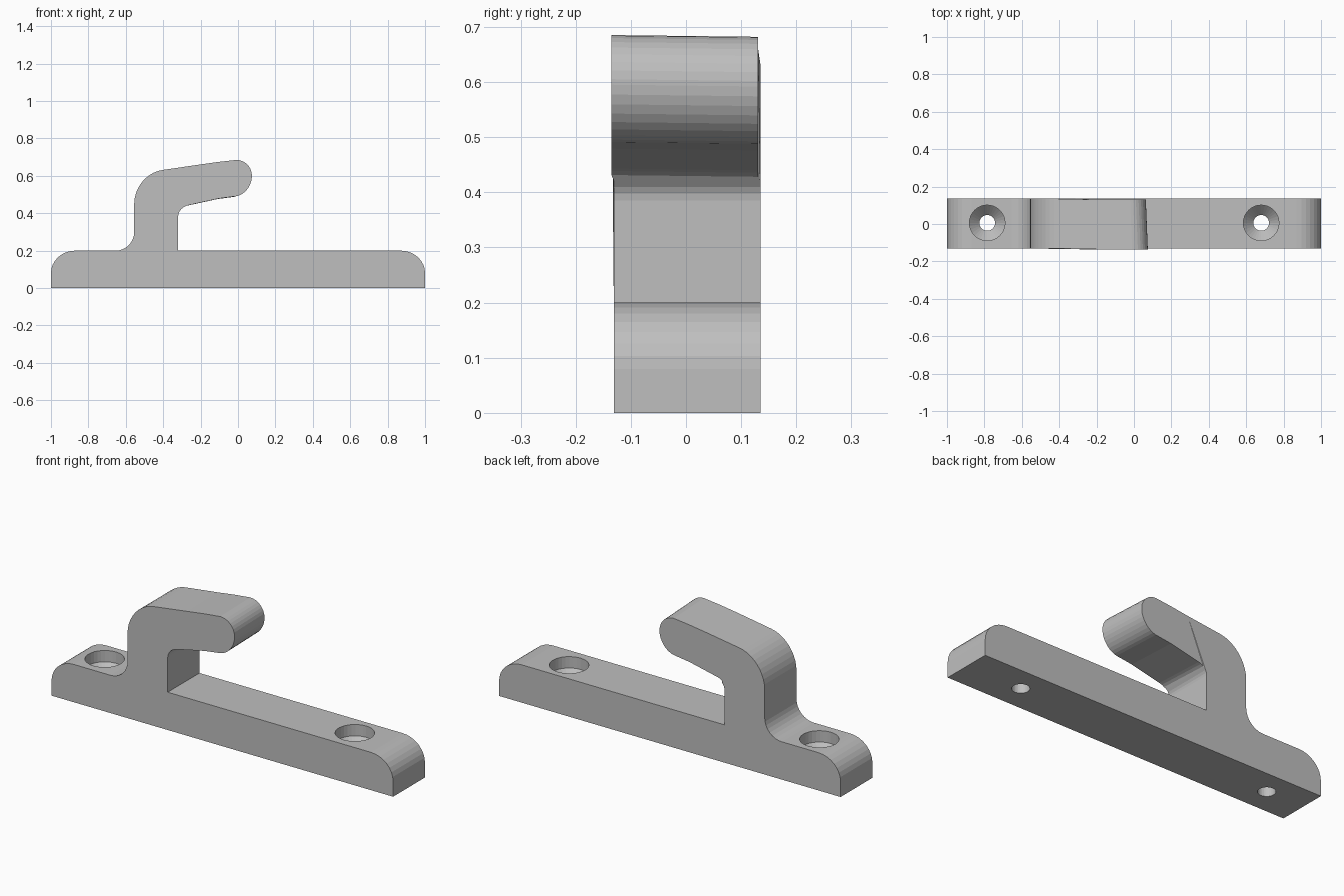
import bpy, bmesh, math
from mathutils import Vector

if "Cube" in bpy.data.objects:
    bpy.data.objects.remove(bpy.data.objects["Cube"])

Y0, Y1 = -0.131, 0.135
grey = bpy.data.materials.new("plain grey")
grey.diffuse_color = (0.52, 0.52, 0.52, 1)
grey.use_nodes = True
grey.node_tree.nodes["Principled BSDF"].inputs["Base Color"].default_value = grey.diffuse_color


def corner(a, c, b, n=8):
    """Rounded corner from a to b, tangent to the lines through c."""
    a, b, c = Vector(a), Vector(b), Vector(c)
    pts = []
    for i in range(n + 1):
        t = math.pi / 2 * i / n
        pts.append(tuple(c + (a - c) * (1 - math.sin(t)) + (b - c) * (1 - math.cos(t))))
    return pts


def make_object(name, bm):
    bmesh.ops.recalc_face_normals(bm, faces=bm.faces)
    me = bpy.data.meshes.new(name)
    bm.to_mesh(me)
    bm.free()
    me.materials.append(grey)
    ob = bpy.data.objects.new(name, me)
    bpy.context.collection.objects.link(ob)
    return ob


# side outline of base plate, post and hooked arm
outline = [(-1, 0), (1, 0)]
outline += corner((1, 0.08), (1, 0.2), (0.87, 0.2))
outline += [(-0.32, 0.2)]
outline += corner((-0.32, 0.385), (-0.32, 0.432), (-0.265, 0.443), 6)
outline += [(-0.10, 0.479)]
outline += corner((-0.01, 0.491), (0.072, 0.505), (0.074, 0.595))
outline += corner((0.074, 0.605), (0.07, 0.687), (-0.01, 0.685))
outline += [(-0.10, 0.675), (-0.20, 0.661)]
outline += corner((-0.405, 0.631), (-0.555, 0.61), (-0.555, 0.45), 10)
outline += corner((-0.555, 0.30), (-0.555, 0.2), (-0.655, 0.2))
outline += corner((-0.87, 0.2), (-1, 0.2), (-1, 0.08))

bm = bmesh.new()
face = bm.faces.new([bm.verts.new((x, Y0, z)) for x, z in outline])
ext = bmesh.ops.extrude_face_region(bm, geom=[face])
for v in ext["geom"]:
    if isinstance(v, bmesh.types.BMVert):
        v.co.y = Y1
# the arm leans very slightly to the front
for v in bm.verts:
    if v.co.z > 0.4 and v.co.x > -0.3:
        v.co.y -= 0.004
        v.co.x -= 0.04 * (v.co.y - Y0)
        v.co.z -= 0.012 * (v.co.y - Y0)
hook = make_object("coat_hook", bm)

# countersunk screw holes: straight rim, cone, through bore
rings = [(0.042, -0.05), (0.042, 0.085), (0.095, 0.14), (0.095, 0.25)]
N = 32
for x in (-0.785, 0.68):
    bm = bmesh.new()
    loops = [[bm.verts.new((x + r * math.cos(2 * math.pi * i / N),
                            0.006 + r * math.sin(2 * math.pi * i / N), z))
              for i in range(N)] for r, z in rings]
    for lo, hi in zip(loops, loops[1:]):
        for i in range(N):
            j = (i + 1) % N
            bm.faces.new((lo[i], lo[j], hi[j], hi[i]))
    bm.faces.new(loops[0][::-1])
    bm.faces.new(loops[-1])
    cutter = make_object("screw_hole_cutter", bm)
    cutter.hide_render = True
    mod = hook.modifiers.new("screw hole", 'BOOLEAN')
    mod.operation = 'DIFFERENCE'
    mod.solver = 'EXACT'
    mod.object = cutter
    bpy.context.view_layer.objects.active = hook
    bpy.ops.object.modifier_apply(modifier=mod.name)
    bpy.data.objects.remove(cutter)
